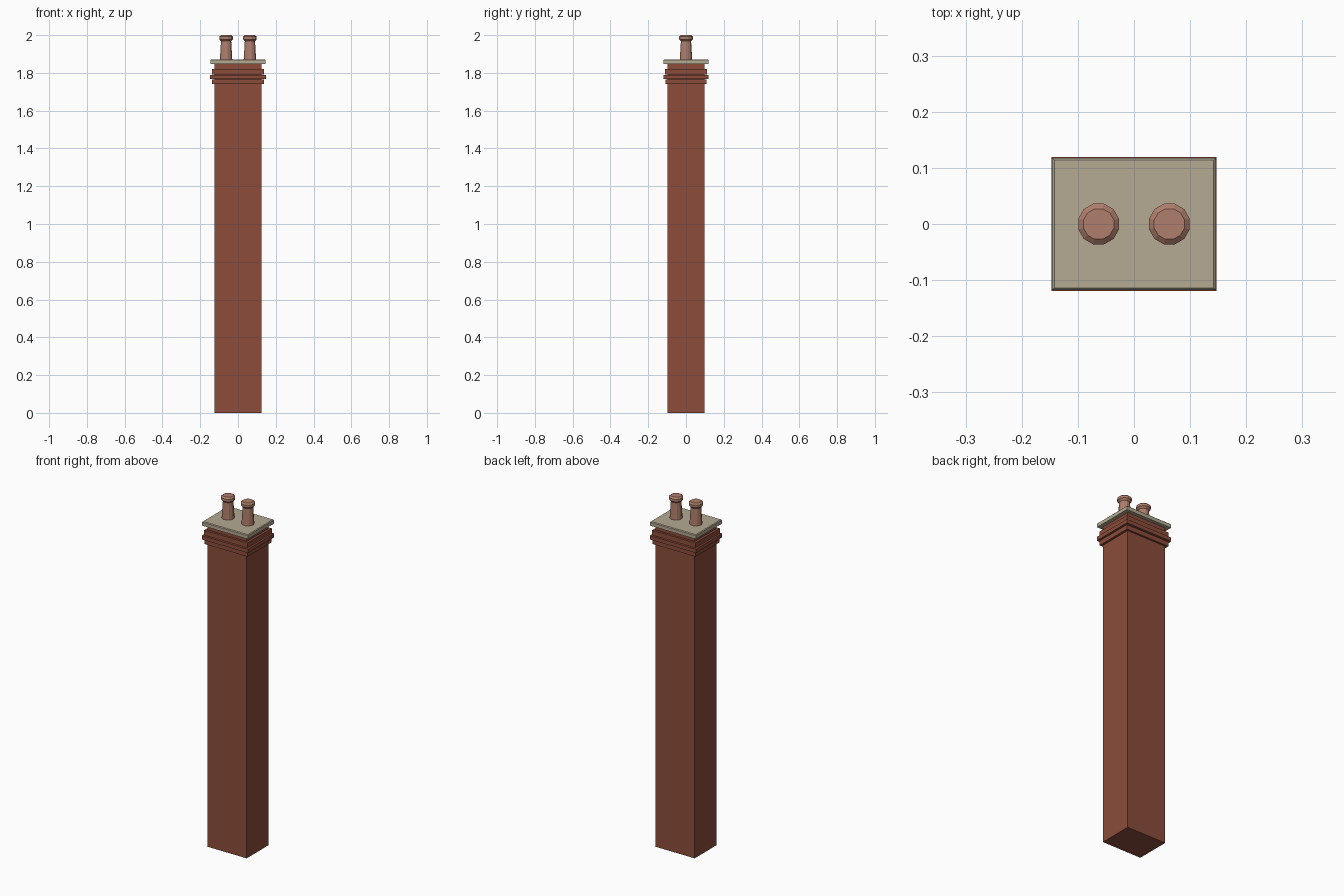
import bpy, bmesh, math

if "Cube" in bpy.data.objects:
    bpy.data.objects.remove(bpy.data.objects["Cube"])


def material(name, rgb):
    m = bpy.data.materials.new(name)
    m.diffuse_color = (*rgb, 1)
    m.use_nodes = True
    m.node_tree.nodes["Principled BSDF"].inputs["Base Color"].default_value = m.diffuse_color
    return m


brick = material("brick_red", (0.26, 0.073, 0.043))
stone = material("cap_stone", (0.46, 0.40, 0.29))
clay = material("pot_clay", (0.43, 0.21, 0.15))


def finish(name, bm, mat):
    bmesh.ops.recalc_face_normals(bm, faces=bm.faces[:])
    mesh = bpy.data.meshes.new(name)
    bm.to_mesh(mesh)
    bm.free()
    mesh.materials.append(mat)
    obj = bpy.data.objects.new(name, mesh)
    bpy.context.collection.objects.link(obj)
    return obj


def loft(name, rings, mat):
    """Skin a stack of equal-length point rings and cap both ends."""
    bm = bmesh.new()
    loops = [[bm.verts.new(p) for p in ring] for ring in rings]
    n = len(loops[0])
    for a, b in zip(loops, loops[1:]):
        for i in range(n):
            j = (i + 1) % n
            bm.faces.new((a[i], a[j], b[j], b[i]))
    bm.faces.new(loops[0][::-1])
    bm.faces.new(loops[-1])
    return finish(name, bm, mat)


def rect(hx, hy, z):
    return [(-hx, -hy, z), (hx, -hy, z), (hx, hy, z), (-hx, hy, z)]


def block(name, hx, hy, z0, z1, mat):
    return loft(name, [rect(hx, hy, z0), rect(hx, hy, z1)], mat)


# Brick shaft, running up to the cap as the neck
block("shaft", 0.124, 0.098, 0.0, 1.847, brick)

# Corbelled brick courses
block("lower_course", 0.137, 0.108, 1.74, 1.766, brick)
block("middle_course", 0.147, 0.119, 1.768, 1.790, brick)
block("upper_course", 0.138, 0.110, 1.792, 1.82, brick)

# Stone cap with a slim chamfer along the top edge
loft("cap_slab", [rect(0.146, 0.118, 1.847),
                  rect(0.146, 0.118, 1.867),
                  rect(0.142, 0.114, 1.871)], stone)

# Tapered clay pots with flared rims
POT = [(0.034, 1.870), (0.028, 1.968), (0.0375, 1.978),
       (0.0375, 1.992), (0.028, 2.0)]
SIDES = 12
for side, x in (("left", -0.063), ("right", 0.063)):
    rings = []
    for r, z in POT:
        angles = [(i + 0.5) * math.tau / SIDES for i in range(SIDES)]
        rings.append([(x + r * math.cos(a), r * math.sin(a), z) for a in angles])
    loft(side + "_pot", rings, clay)
